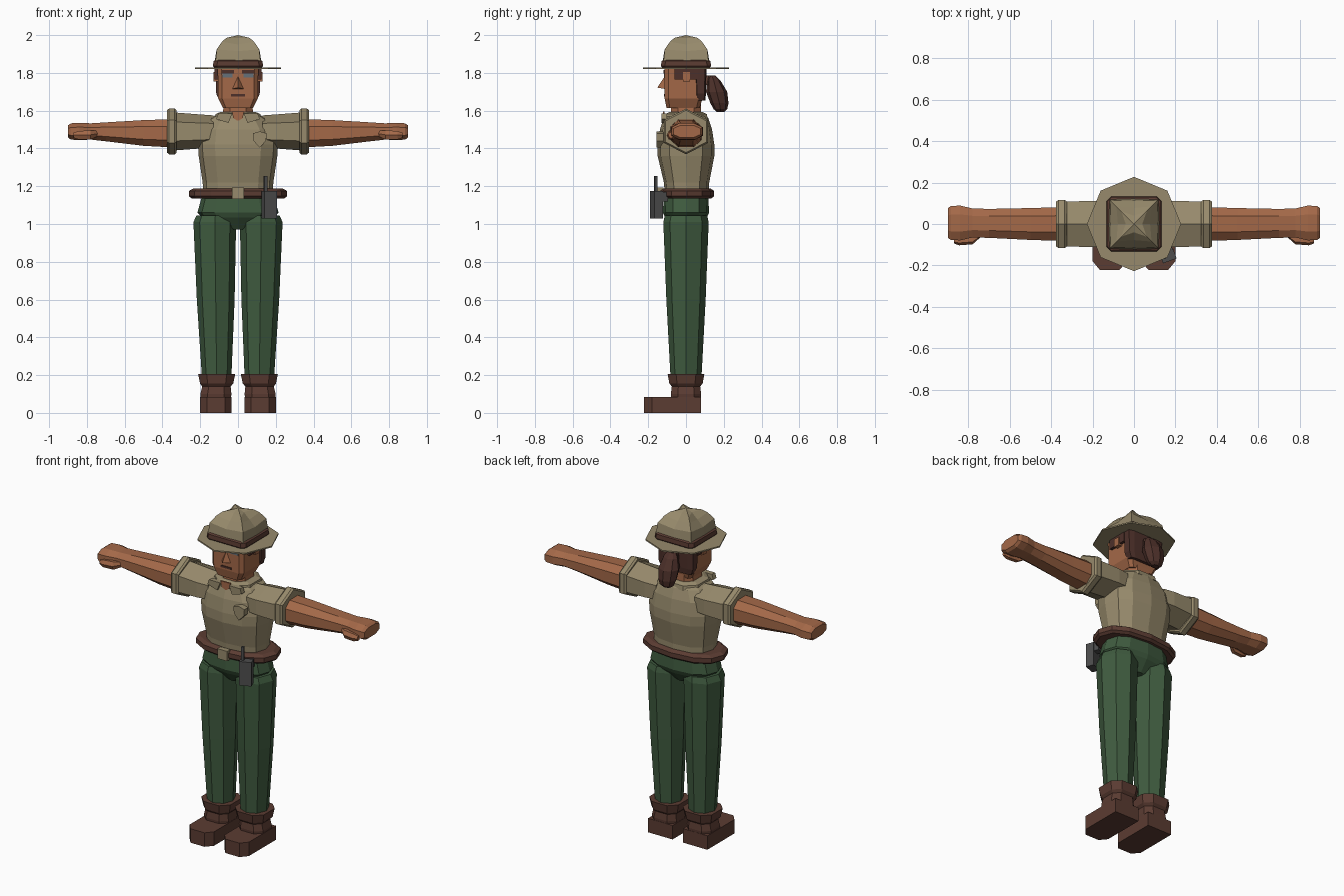
import bpy, bmesh, math
from mathutils import Matrix, Vector

cube = bpy.data.objects.get("Cube")
if cube:
    bpy.data.objects.remove(cube, do_unlink=True)


def material(name, rgb):
    m = bpy.data.materials.new(name)
    m.use_nodes = True
    m.diffuse_color = (*rgb, 1)
    m.node_tree.nodes["Principled BSDF"].inputs["Base Color"].default_value = (*rgb, 1)
    return m


KHAKI = material("khaki cloth", (0.31, 0.255, 0.15))
SKIN = material("skin", (0.37, 0.14, 0.065))
GREEN = material("green cloth", (0.05, 0.105, 0.05))
LEATHER = material("brown leather", (0.105, 0.045, 0.032))
HAIR = material("dark brown hair", (0.075, 0.03, 0.023))
GREY = material("dark grey plastic", (0.075, 0.075, 0.075))
EYE = material("blue grey eyes", (0.13, 0.16, 0.19))


def finish(name, bm, mat, mirror=False):
    bmesh.ops.recalc_face_normals(bm, faces=bm.faces)
    mesh = bpy.data.meshes.new(name)
    bm.to_mesh(mesh)
    bm.free()
    mesh.materials.append(mat)
    obj = bpy.data.objects.new(name, mesh)
    bpy.context.collection.objects.link(obj)
    if mirror:
        obj.modifiers.new("mirror", "MIRROR").use_mirror_merge = False
    return obj


def loft(name, mat, rings, n=8, turn=0.0, square=1.0, axis="Z", mirror=False):
    """Skin rings of (position, centre a, centre b, radius a, radius b)."""
    bm = bmesh.new()
    unit = []
    for i in range(n):
        t = 2 * math.pi * (i + turn) / n
        unit.append([math.copysign(abs(f) ** square, f) if abs(f) > 1e-6 else 0
                     for f in (math.cos(t), math.sin(t))])
    ma = max(u[0] for u in unit)
    mb = max(u[1] for u in unit)
    loops = []
    for pos, ca, cb, ra, rb in rings:
        loop = []
        for u, v in unit:
            a, b = ca + ra * u / ma, cb + rb * v / mb
            loop.append(bm.verts.new((a, b, pos) if axis == "Z" else (pos, a, b)))
        loops.append(loop)
    for lo, hi in zip(loops, loops[1:]):
        for i in range(n):
            j = (i + 1) % n
            bm.faces.new((lo[i], lo[j], hi[j], hi[i]))
    bm.faces.new(loops[0])
    bm.faces.new(loops[-1])
    return finish(name, bm, mat, mirror)


def prism(name, mat, points, lo, hi, axis="Z", mirror=False):
    """Extrude an outline in XY along Z, or an outline in XZ along Y."""
    bm = bmesh.new()
    rows = [[bm.verts.new((a, b, d) if axis == "Z" else (a, d, b)) for a, b in points]
            for d in (lo, hi)]
    for row in rows:
        bm.faces.new(row)
    for i in range(len(points)):
        j = (i + 1) % len(points)
        bm.faces.new((rows[0][i], rows[0][j], rows[1][j], rows[1][i]))
    return finish(name, bm, mat, mirror)


def box(name, mat, lo, hi, mirror=False, spin=0):
    lo, hi = Vector(lo), Vector(hi)
    bm = bmesh.new()
    bmesh.ops.create_cube(bm, size=1, matrix=Matrix.Translation((lo + hi) / 2)
                          @ Matrix.Rotation(math.radians(spin), 4, "Z")
                          @ Matrix.Diagonal((*(hi - lo), 1)))
    return finish(name, bm, mat, mirror)


# Boots
prism("boot_foot", LEATHER, [(.035, .08), (.2, .08), (.2, -.18), (.165, -.222),
                             (.07, -.222), (.035, -.18)], 0, .085, mirror=True)
loft("boot_shaft", LEATHER, [(.08, .117, 0, .08, .078), (.1, .117, 0, .082, .08),
                             (.14, .114, 0, .075, .075), (.155, .113, 0, .088, .088),
                             (.205, .113, 0, .098, .097)],
     turn=.5, square=.7, mirror=True)

# Trousers
loft("trouser_leg", GREEN, [(.19, .113, 0, .078, .082), (.6, .118, 0, .1, .104),
                            (1.01, .123, 0, .113, .12), (1.045, .12, 0, .1, .112)],
     mirror=True)
loft("trouser_hips", GREEN, [(.97, 0, 0, .03, .06), (1.035, 0, 0, .19, .11),
                             (1.06, 0, 0, .215, .122), (1.15, 0, 0, .19, .118)],
     n=12, square=.8)

# Belt and buckle
loft("belt", LEATHER, [(1.135, 0, .004, .245, .13), (1.147, 0, .004, .26, .145),
                       (1.175, 0, .004, .26, .145), (1.188, 0, .004, .235, .125)],
     n=12, square=.85)
box("belt_buckle", KHAKI, (-.033, -.152, 1.132), (.033, -.12, 1.192))

# Shirt
loft("shirt_body", KHAKI, [(1.17, 0, .005, .185, .118), (1.22, 0, .003, .187, .12),
                           (1.36, 0, 0, .208, .15), (1.42, 0, 0, .212, .15),
                           (1.5, 0, 0, .2, .138), (1.56, 0, 0, .15, .118),
                           (1.585, 0, 0, .1, .1)], n=12, square=.8)
loft("sleeve", KHAKI, [(.13, 0, 1.49, .105, .085), (.2, 0, 1.49, .112, .09),
                       (.33, 0, 1.49, .108, .1)],
     n=6, turn=.5, axis="X", mirror=True)
loft("sleeve_cuff", KHAKI, [(.325, 0, 1.49, .108, .112), (.335, 0, 1.49, .117, .121),
                            (.365, 0, 1.49, .117, .121), (.376, 0, 1.49, .108, .112)],
     n=6, turn=.5, axis="X", mirror=True)
loft("collar", KHAKI, [(1.555, 0, 0, .125, .115), (1.582, 0, 0, .118, .11),
                       (1.592, 0, 0, .095, .09)], n=8, turn=.5, square=.8)
prism("collar_tab", KHAKI, [(.03, 1.585), (.105, 1.585), (.115, 1.555), (.05, 1.535)],
      -.13, -.1, "Y", mirror=True)
prism("open_neck", SKIN, [(-.032, 1.595), (.032, 1.595), (.025, 1.56), (0, 1.545),
                          (-.025, 1.56)], -.122, -.113, "Y")
prism("chest_badge", KHAKI, [(.078, 1.48), (.115, 1.49), (.152, 1.48), (.148, 1.44),
                             (.115, 1.405), (.082, 1.44)], -.156, -.12, "Y")

# Arms and hands
loft("arm", SKIN, [(.34, 0, 1.48, .082, .075), (.5, 0, 1.482, .077, .068),
                   (.7, .003, 1.488, .07, .05), (.78, .005, 1.49, .07, .043),
                   (.84, .005, 1.49, .084, .046), (.885, .005, 1.49, .082, .043),
                   (.9, .005, 1.49, .072, .032)],
     turn=.5, square=.8, axis="X", mirror=True)
loft("thumb", SKIN, [(.745, -.055, 1.478, .012, .015), (.78, -.075, 1.472, .023, .024),
                     (.845, -.08, 1.47, .023, .022), (.87, -.08, 1.47, .014, .014)],
     n=6, axis="X", mirror=True)

# Neck and head
loft("neck", SKIN, [(1.55, 0, 0, .082, .08), (1.65, 0, 0, .075, .078)], turn=.5, square=.7)
loft("head", SKIN, [(1.615, 0, -.015, .08, .088), (1.665, 0, -.013, .105, .1),
                    (1.83, 0, -.013, .108, .1)], turn=.5, square=.25)
box("ear", SKIN, (.1, -.015, 1.755), (.13, .022, 1.805), mirror=True)

# Face
bm = bmesh.new()
base = [bm.verts.new(p) for p in ((-.032, -.11, 1.715), (.032, -.11, 1.715), (0, -.11, 1.785))]
tip = bm.verts.new((0, -.152, 1.722))
bm.faces.new(base)
for k in range(3):
    bm.faces.new((base[k], base[(k + 1) % 3], tip))
finish("nose", bm, SKIN)
box("eye", EYE, (.028, -.117, 1.775), (.083, -.109, 1.798), mirror=True)
box("eyebrow", HAIR, (.022, -.118, 1.798), (.086, -.109, 1.814), mirror=True)
box("mouth", HAIR, (-.036, -.117, 1.676), (.036, -.109, 1.688))

# Hair
loft("back_hair", HAIR, [(1.655, 0, .078, .1, .024), (1.69, 0, .078, .115, .028),
                         (1.83, 0, .078, .12, .03)], turn=.5, square=.35)
box("side_hair", HAIR, (.1, -.062, 1.765), (.124, .06, 1.828), mirror=True)
loft("hair_tie", LEATHER, [(1.735, 0, .11, .03, .02), (1.785, 0, .12, .03, .025)])
loft("ponytail", HAIR, [(1.787, 0, .135, .025, .018), (1.76, 0, .147, .045, .035),
                        (1.70, 0, .162, .062, .056), (1.64, 0, .177, .056, .048),
                        (1.608, 0, .182, .045, .036), (1.592, 0, .183, .025, .018)])

# Hat
loft("hat_brim", KHAKI, [(1.821, 0, 0, .228, .228), (1.829, 0, 0, .228, .228)])
loft("hat_band", LEATHER, [(1.829, 0, 0, .126, .126), (1.836, 0, 0, .132, .132),
                           (1.862, 0, 0, .13, .13), (1.868, 0, 0, .12, .12)],
     turn=.5, square=.2)
bm = bmesh.new()
crown = []
# Each level: height, corner reach, height and reach of the pinched side middles
for z, corner, zm, mid in ((1.855, .12, 1.855, .124), (1.925, .112, 1.915, .115),
                           (1.965, .085, 1.95, .078), (1.985, .062, 1.985, .04)):
    loop = []
    for k in range(8):
        t = k * math.pi / 4
        r, h = (mid, zm) if k % 2 == 0 else (corner * math.sqrt(2), z)
        loop.append(bm.verts.new((r * math.cos(t), r * math.sin(t), h)))
    crown.append(loop)
for lo, hi in zip(crown, crown[1:]):
    for k in range(8):
        j = (k + 1) % 8
        bm.faces.new((lo[k], lo[j], hi[j], hi[k]))
peak = bm.verts.new((0, 0, 2))
for k in range(8):
    bm.faces.new((crown[-1][k], crown[-1][(k + 1) % 8], peak))
bm.faces.new(crown[0])
finish("hat_crown", bm, KHAKI)

# Belt radio
box("radio_body", GREY, (.13, -.18, 1.03), (.2, -.132, 1.175), spin=20)
box("radio_clip", GREY, (.145, -.14, 1.12), (.185, -.1, 1.17), spin=20)
box("radio_antenna", GREY, (.138, -.168, 1.17), (.153, -.153, 1.255), spin=20)
